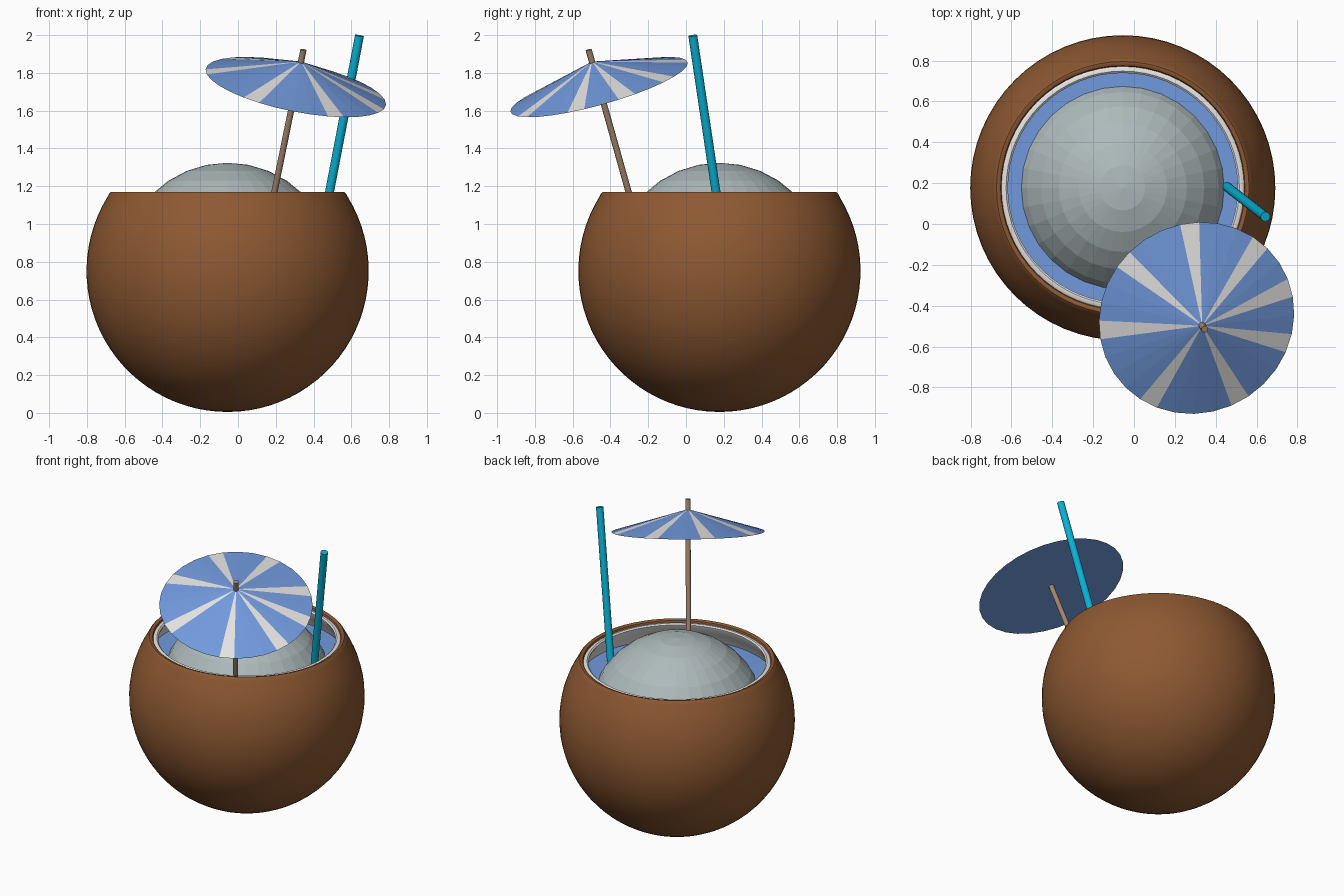
import bpy, bmesh, math
from mathutils import Vector

if "Cube" in bpy.data.objects:
    bpy.data.objects.remove(bpy.data.objects["Cube"])

CX, CY, CZ = -0.055, 0.177, 0.752      # centre of the nut


def material(name, rgb):
    m = bpy.data.materials.new(name)
    m.diffuse_color = (*rgb, 1)
    m.use_nodes = True
    m.node_tree.nodes["Principled BSDF"].inputs["Base Color"].default_value = m.diffuse_color
    return m


BROWN = material("husk brown", (0.27, 0.10, 0.032))
WHITE = material("flesh white", (0.78, 0.77, 0.76))
BLUE = material("soft blue", (0.165, 0.32, 0.72))
ICE = material("ice grey", (0.42, 0.49, 0.50))
CYAN = material("straw cyan", (0.003, 0.44, 0.66))
WOOD = material("stick wood", (0.36, 0.235, 0.15))


def lathe(name, profile, mats, loc, axis=(0, 0, 1), seg=64, rule=None, smooth=True):
    """Turn an (r, z) profile; r = 0 makes a pole. rule(band, segment) -> material index."""
    bm = bmesh.new()
    rings = []
    for r, z in profile:
        if r < 1e-6:
            rings.append([bm.verts.new((0, 0, z))] * seg)
        else:
            rings.append([bm.verts.new((r * math.cos(2 * math.pi * i / seg),
                                        r * math.sin(2 * math.pi * i / seg), z))
                          for i in range(seg)])
    for b in range(len(rings) - 1):
        lo, hi = rings[b], rings[b + 1]
        for i in range(seg):
            j = (i + 1) % seg
            quad = list(dict.fromkeys((lo[i], lo[j], hi[j], hi[i])))
            f = bm.faces.new(quad)
            f.smooth = smooth
            if rule:
                f.material_index = rule(b, i)
    me = bpy.data.meshes.new(name)
    bm.to_mesh(me)
    bm.free()
    for m in mats:
        me.materials.append(m)
    if smooth:
        me.set_sharp_from_angle(angle=math.radians(40))
    ob = bpy.data.objects.new(name, me)
    ob.location = loc
    ob.rotation_mode = 'QUATERNION'
    ob.rotation_quaternion = Vector((0, 0, 1)).rotation_difference(Vector(axis))
    bpy.context.collection.objects.link(ob)
    return ob


def arc(R, z_end, n):
    """Sphere profile from the bottom pole up to height z_end."""
    a1 = math.acos(-z_end / R)
    return [(R * math.sin(a1 * k / n), -R * math.cos(a1 * k / n)) for k in range(n + 1)]


def rod(name, start, end, r, mat):
    a, b = Vector(start), Vector(end)
    d = b - a
    L = d.length
    return lathe(name, [(0, 0), (r, 0), (r, L), (0, L)], [mat], a, d, 20)


# Nut: outer husk, rounded rim, then the white lip and inner wall
outer = arc(0.747, 0.392, 28)
rim = [(0.628, 0.408), (0.618, 0.418), (0.608, 0.418), (0.598, 0.412), (0.594, 0.400)]
lip = [(0.584, 0.406), (0.571, 0.406), (0.562, 0.398)]
inner = arc(0.684, 0.386, 24)[::-1]
first_white = len(outer) + len(rim) - 1
lathe("coconut_shell", outer + rim + lip + inner, [BROWN, WHITE], (CX, CY, CZ),
      rule=lambda b, i: int(b >= first_white))

# Drink surface
lathe("drink_surface", [(0.63, 0), (0, 0)], [BLUE], (CX, CY, 1.023))

# Faceted ice ball floating in the drink
R = 0.565
ball = [(R * math.sin(math.pi * k / 16), -R * math.cos(math.pi * k / 16)) for k in range(17)]
ball[0], ball[-1] = (0, -R), (0, R)
lathe("ice_ball", ball, [ICE], (CX, CY, 0.759), seg=32, smooth=False)

# Straw, leaning outward
rod("straw", (0.433, 0.199, 0.90), (0.643, 0.036, 1.997), 0.0235, CYAN)

# Parasol: stick and closed striped cone along the same tilted axis
TILT = Vector((0.204, -0.281, 1.0))
base = Vector((0.193, -0.304, 1.17))
rod("parasol_stick", base - TILT * 0.27, base + TILT * 0.752, 0.0165, WOOD)
h = 0.143
hub = base + TILT * 0.69 - TILT.normalized() * h
stripes = {1, 4, 8, 12, 16, 21, 26, 30}
lathe("parasol_canopy", [(0, 0), (0.487, 0), (0, h)], [BLUE, WHITE], hub, TILT, 32,
      rule=lambda b, i: int(b == 1 and i in stripes), smooth=False)
